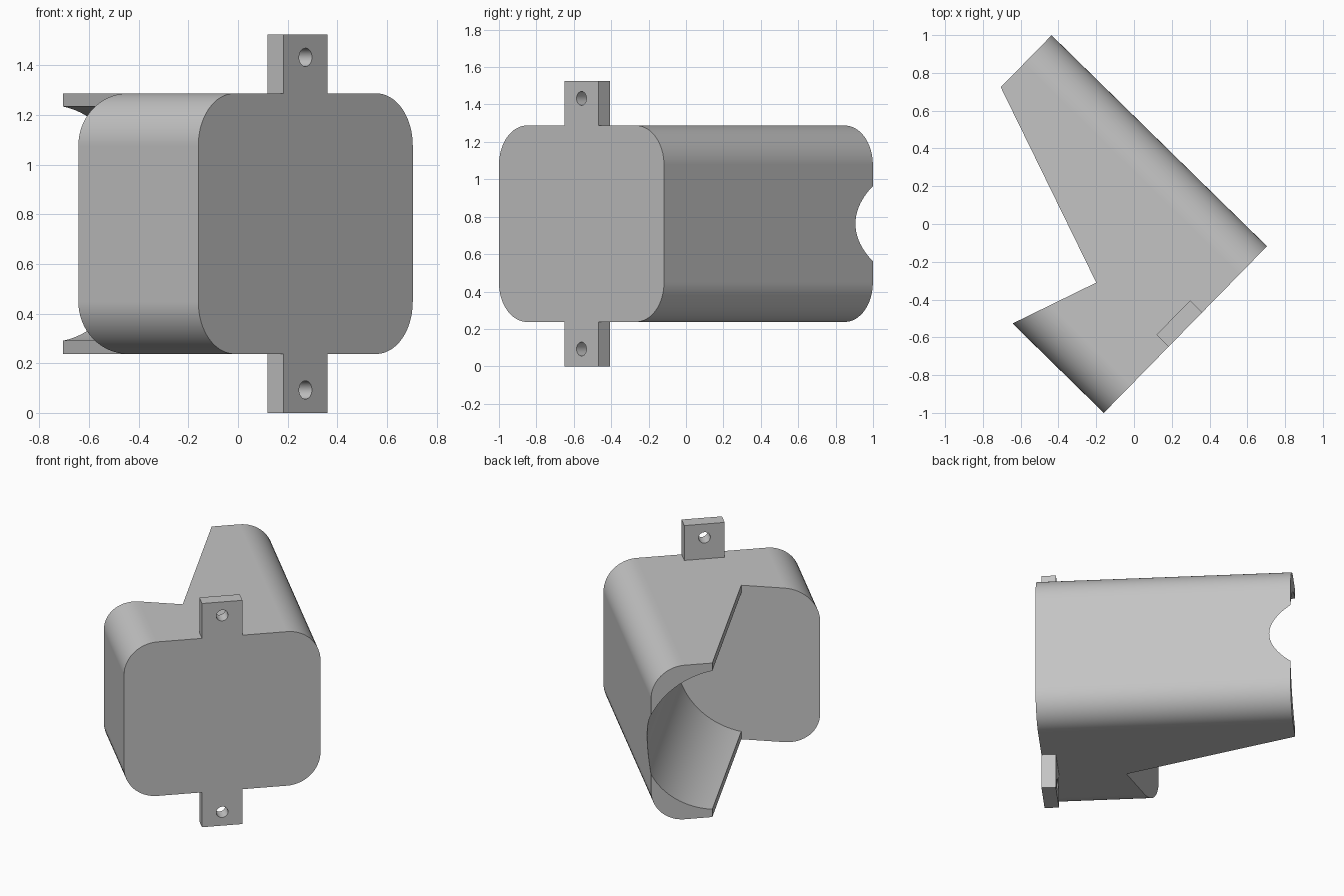
import bpy, bmesh
from math import sin, cos, pi, radians, acos
from mathutils import Vector, Matrix

if "Cube" in bpy.data.objects:
    bpy.data.objects.remove(bpy.data.objects["Cube"])

WIDTH, DEPTH, HEIGHT, CORNER = 1.235, 1.596, 1.05, 0.21
MID_Z = 0.7625
Z = Vector((0, 0, 1))
FRONT, BACK = Vector((1, 0, 0)), Vector((0, 1, 0))


def arc(cx, cy, r, start, end, steps):
    return [(cx + r * cos(start + (end - start) * i / steps),
             cy + r * sin(start + (end - start) * i / steps)) for i in range(steps + 1)]


def prism(name, points, depth, origin, across, along):
    """Extrude a profile (across, up) along a horizontal direction."""
    bm = bmesh.new()
    rings = [[bm.verts.new(origin + across * x + Z * y + along * d) for x, y in points]
             for d in (0, depth)]
    for ring in rings:
        bm.faces.new(ring)
    for i in range(len(points)):
        a, b = rings
        bm.faces.new((a[i - 1], a[i], b[i], b[i - 1]))
    bmesh.ops.recalc_face_normals(bm, faces=bm.faces)
    mesh = bpy.data.meshes.new(name)
    bm.to_mesh(mesh)
    bm.free()
    obj = bpy.data.objects.new(name, mesh)
    bpy.context.collection.objects.link(obj)
    return obj


def combine(target, tool, operation):
    mod = target.modifiers.new(tool.name, 'BOOLEAN')
    mod.operation, mod.solver, mod.object = operation, 'EXACT', tool
    bpy.context.view_layer.objects.active = target
    bpy.ops.object.modifier_apply(modifier=mod.name)
    bpy.data.objects.remove(tool)


# Rounded box body
hx, hz = WIDTH / 2 - CORNER, HEIGHT / 2 - CORNER
outline = []
for k, (sx, sz) in enumerate(((1, 1), (-1, 1), (-1, -1), (1, -1))):
    outline += arc(sx * hx, sz * hz, CORNER, k * pi / 2, (k + 1) * pi / 2, 16)
center = Vector((WIDTH / 2, 0, MID_Z))
body = prism("mount_body", outline, DEPTH, center, FRONT, BACK)

# Angled cradle: step with a round trough running out of the back
tilt = radians(19.55)
along = Vector((sin(tilt), cos(tilt), 0))
across = Vector((cos(tilt), -sin(tilt), 0))
radius, offset = 0.477, -0.07
half = acos(-offset / radius)
trough = [(-1.5, -1), (0, -1)] + arc(offset, 0, radius, -half, half, 64) + [(0, 1), (-1.5, 1)]
cutter = prism("cradle_cutter", trough, 2, Vector((0.465, 0.511, MID_Z)), across, along)
combine(body, cutter, 'DIFFERENCE')

# Screw tabs above and below, flush with the front
tab_w, tab_h = 0.127, MID_Z
strap = [(-tab_w, -tab_h), (tab_w, -tab_h), (tab_w, tab_h), (-tab_w, tab_h)]
combine(body, prism("tab_strap", strap, 0.09, center, FRONT, BACK), 'UNION')
for side in (-1, 1):
    hole = arc(0, side * 0.67, 0.037, 0, 2 * pi, 32)[:-1]
    drill = prism("hole_cutter", hole, 0.4, center - BACK * 0.2, FRONT, BACK)
    combine(body, drill, 'DIFFERENCE')

# Turn the part into place
body.data.transform(Matrix.Translation((-0.16, -1, 0)) @ Matrix.Rotation(radians(45.6), 4, 'Z'))

# Grey plastic
grey = bpy.data.materials.new("grey_plastic")
grey.use_nodes = True
colour = (0.55, 0.55, 0.55, 1)
grey.diffuse_color = colour
grey.node_tree.nodes["Principled BSDF"].inputs["Base Color"].default_value = colour
body.data.materials.clear()
body.data.materials.append(grey)

# Smooth rounded surfaces, crisp edges
bpy.context.view_layer.objects.active = body
body.select_set(True)
bpy.ops.object.shade_smooth_by_angle(angle=radians(25))
weighted = body.modifiers.new("clean_shading", 'WEIGHTED_NORMAL')
weighted.keep_sharp = True
